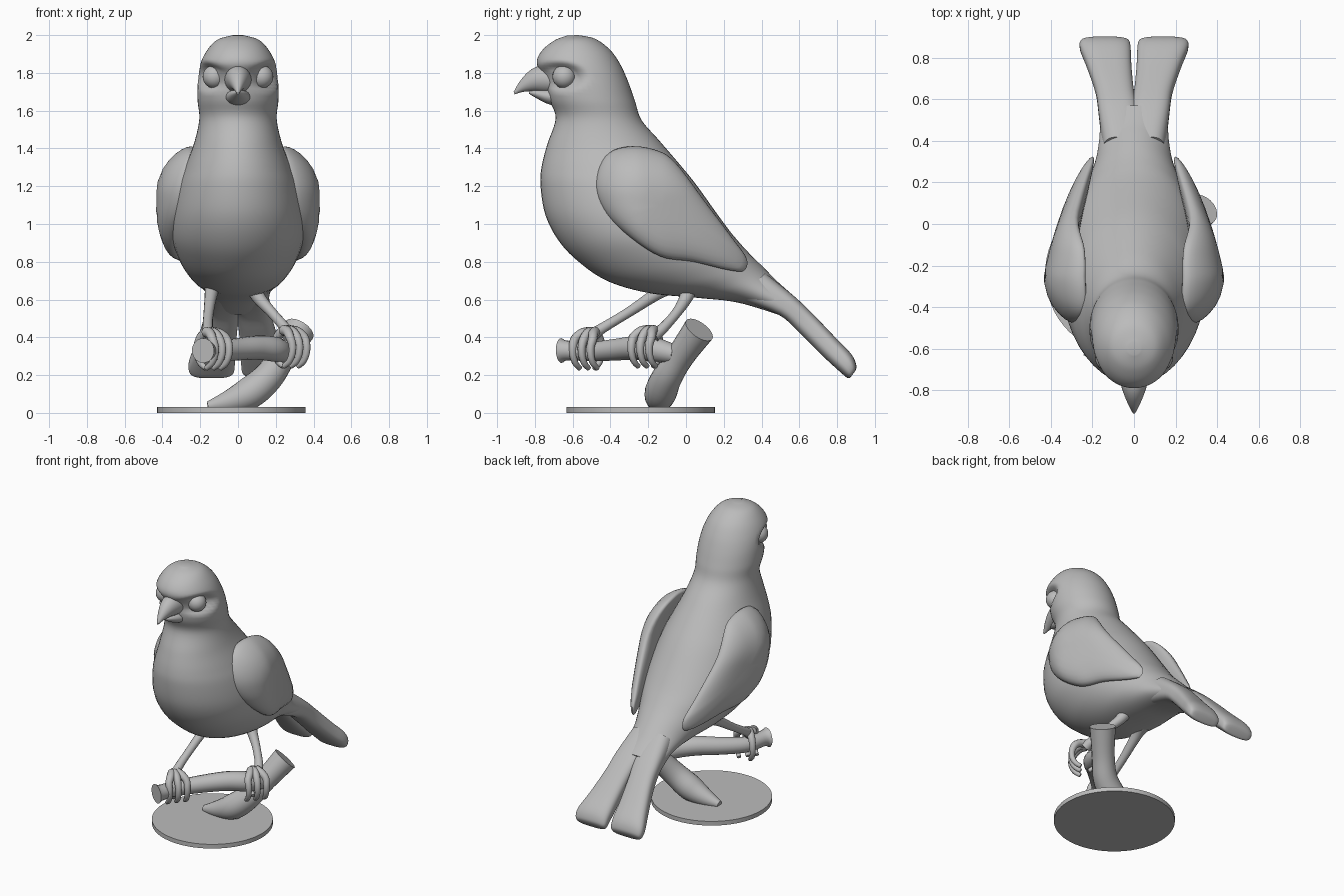
import bpy, bmesh, math
from mathutils import Vector

if "Cube" in bpy.data.objects:
    bpy.data.objects.remove(bpy.data.objects["Cube"])

grey = bpy.data.materials.new("plain grey")
grey.use_nodes = True
grey.diffuse_color = (0.5, 0.5, 0.5, 1)
grey.node_tree.nodes["Principled BSDF"].inputs["Base Color"].default_value = (0.5, 0.5, 0.5, 1)


def finish(obj, name, angle=50):
    obj.name = name
    obj.data.materials.clear()
    obj.data.materials.append(grey)
    bpy.ops.object.select_all(action='DESELECT')
    obj.select_set(True)
    bpy.context.view_layer.objects.active = obj
    bpy.ops.object.shade_smooth_by_angle(angle=math.radians(angle))
    return obj


def flow(rows, steps=5, closed=False):
    """Smooth interpolation through rows of numbers."""
    n, out = len(rows), []
    pick = (lambda i: rows[i % n]) if closed else (lambda i: rows[max(0, min(n - 1, i))])
    for i in range(n if closed else n - 1):
        for k in range(steps):
            t = k / steps
            out.append([b + 0.5 * t * (c - a + t * (2*a - 5*b + 4*c - d + t * (3*(b - c) + d - a)))
                        for a, b, c, d in zip(pick(i - 1), pick(i), pick(i + 1), pick(i + 2))])
    return out if closed else out + [list(rows[-1])]


def skin(name, rings, angle=50):
    """Join rings of points with quads and cap both ends."""
    bm = bmesh.new()
    loops = [[bm.verts.new(p) for p in ring] for ring in rings]
    for a, b in zip(loops, loops[1:]):
        for i in range(len(a)):
            j = (i + 1) % len(a)
            bm.faces.new((a[i], a[j], b[j], b[i]))
    bm.faces.new(loops[0])
    bm.faces.new(loops[-1])
    bmesh.ops.recalc_face_normals(bm, faces=bm.faces)
    mesh = bpy.data.meshes.new(name)
    bm.to_mesh(mesh)
    bm.free()
    obj = bpy.data.objects.new(name, mesh)
    bpy.context.collection.objects.link(obj)
    return finish(obj, name, angle)


def oval(fy, fz, by, bz, w, cx=0, power=1.0, count=48):
    """Ring spanning from a lower/front point to an upper/back point."""
    soft = lambda v: math.copysign(abs(v) ** power, v)
    ring = []
    for i in range(count):
        a = 2 * math.pi * i / count
        u, s = (1 - soft(math.cos(a))) / 2, soft(math.sin(a))
        ring.append(Vector((cx + w * s, fy + (by - fy) * u, fz + (bz - fz) * u)))
    return ring


def tube(name, path, sides=14):
    """Round tube through x, y, z, radius rows."""
    pts = flow(path, 5)
    rings = []
    for i, p in enumerate(pts):
        a, b = pts[max(0, i - 1)], pts[min(len(pts) - 1, i + 1)]
        d = (Vector(b[:3]) - Vector(a[:3])).normalized()
        ref = Vector((0.78, -0.62, 0.1)) if "toe" not in name else Vector((0.62, 0.78, 0))
        u = (ref - d * ref.dot(d)).normalized()
        v = d.cross(u)
        rings.append([Vector(p[:3]) + p[3] * (u * math.cos(t) + v * math.sin(t))
                      for t in (2 * math.pi * k / sides for k in range(sides))])
    return skin(name, rings)


# Head and body: front point, back point, half width
body_rows = [
    (-.63, 1.998, -.57, 2.0, .03), (-.70, 1.97, -.48, 1.98, .11), (-.765, 1.915, -.40, 1.92, .165),
    (-.79, 1.85, -.345, 1.84, .20), (-.75, 1.77, -.305, 1.75, .212), (-.725, 1.66, -.27, 1.65, .214),
    (-.69, 1.56, -.235, 1.55, .205), (-.735, 1.42, -.14, 1.44, .232), (-.765, 1.3, -.02, 1.3, .28),
    (-.77, 1.2, .06, 1.2, .315), (-.745, 1.05, .16, 1.06, .345), (-.68, .92, .23, .965, .35),
    (-.58, .81, .28, .905, .33), (-.42, .70, .33, .85, .29), (-.2, .635, .39, .79, .24),
    (.05, .61, .44, .74, .195), (.27, .585, .49, .69, .17), (.49, .52, .57, .62, .16)]
rings = [oval(*row) for row in flow(body_rows, 6)]
# Hollow beneath the brow, around each eye
for ring in rings:
    for p in ring:
        d = math.hypot((p.y + .68) / .16, (p.z - 1.78) / .085)
        if d < 1:
            p.x *= 1 - .27 * min(1, 2.2 * (1 - d)) ** 1.3
skin("body", rings, 60)

for side, s in (("left", 1), ("right", -1)):
    # Eye
    bpy.ops.mesh.primitive_uv_sphere_add(segments=24, ring_count=14, radius=.062,
                                         location=(s * .125, -.645, 1.78))
    finish(bpy.context.object, side + "_eye")

    # Tail half: lower point, upper point, inner edge, outer edge
    tail_rows = [(.28, .60, .42, .74, -.03, .15), (.49, .52, .57, .62, -.02, .17),
                 (.60, .425, .67, .525, .0, .185), (.72, .305, .79, .40, .012, .225),
                 (.81, .222, .876, .31, .016, .26), (.855, .185, .902, .25, .025, .255),
                 (.872, .19, .895, .22, .06, .22)]
    skin(side + "_tail", [oval(a, b, c, d, (o - i) / 2, s * (o + i) / 2, .7)
                          for a, b, c, d, i, o in flow(tail_rows, 4)], 60)

    # Wing: domed shell over a smooth outline that wraps the flank
    outline = flow([(-.48, 1.22), (-.43, 1.36), (-.31, 1.41), (-.17, 1.395), (-.06, 1.33), (.1, 1.12),
                    (.25, .92), (.32, .82), (.31, .755), (.23, .755), (.04, .80), (-.14, .83),
                    (-.32, .95), (-.44, 1.08)], 5, True)
    cy, cz = -.13, 1.1

    def shell(k, dome):
        ring = []
        for oy, oz in outline:
            y, z = cy + (oy - cy) * k, cz + (oz - cz) * k
            q = y + .25
            x = .35 - (.133 * q + .23 * q * q if q > 0 else 1.3 * q * q)
            x -= 1.5 * max(0, z - 1.15) ** 2
            thick = .085 - .07 * max(0, q)
            ring.append(Vector((s * (x + dome * thick * math.sqrt(1 - k ** 4)), y, z)))
        return ring

    scales = [.05, .25, .45, .62, .76, .87, .94, .98]
    skin(side + "_wing", [shell(k, 1) for k in scales] + [shell(1, 0)]
         + [shell(k, -.7) for k in reversed(scales)], 70)

# Beak: hooked upper half over a shorter lower half
skin("upper_beak", [oval(*row, count=24) for row in flow([
    (-.68, 1.69, -.69, 1.83, .075), (-.75, 1.695, -.77, 1.838, .066), (-.80, 1.703, -.83, 1.81, .05),
    (-.86, 1.70, -.88, 1.755, .027), (-.908, 1.686, -.912, 1.70, .006)], 4)])
skin("lower_beak", [oval(*row, count=24) for row in flow([
    (-.66, 1.62, -.66, 1.72, .075), (-.73, 1.635, -.74, 1.715, .06),
    (-.79, 1.665, -.79, 1.712, .038), (-.832, 1.69, -.832, 1.704, .01)], 4)])

# Legs
tube("right_leg", [(-.13, -.06, .68, .05), (-.14, -.14, .64, .036), (-.155, -.3, .535, .027),
                   (-.16, -.44, .45, .028), (-.15, -.5, .41, .036)])
tube("left_leg", [(.08, .02, .68, .05), (.11, 0, .61, .036), (.18, -.05, .53, .027),
                  (.25, -.12, .45, .028), (.27, -.17, .41, .036)])

# Toes curl over the perch, three in front and one behind
along, out = Vector((.62, .78, 0)), Vector((.78, -.62, 0))
for side, grip in (("right", Vector((-.15, -.5, .33))), ("left", Vector((.26, -.19, .34)))):
    for n, (shift, way) in enumerate(((-.06, 1), (0, 1), (.06, 1), (0, -1))):
        path = []
        for k in range(7):
            a = math.radians(95 - 28 * k)
            spread = along * shift * min(1, .3 + k * .35)
            p = grip + spread + out * way * math.cos(a) * .085 + Vector((0, 0, math.sin(a) * .098))
            path.append((*p, .029 - .0025 * k))
        tube(f"{side}_toe_{n + 1}", path, 10)

# Perch branch, trunk and round stand
tube("perch", [(-.185, -.66, .33, .066), (-.17, -.625, .33, .052), (-.13, -.5, .325, .052),
               (-.02, -.37, .335, .058), (.1, -.26, .345, .064), (.2, -.17, .335, .066),
               (.25, -.06, .31, .05)], 16)
tube("trunk", [(-.16, -.15, .035, .025), (-.05, -.145, .06, .06), (.06, -.135, .105, .085),
               (.16, -.1, .19, .08), (.235, -.03, .3, .074), (.325, .07, .44, .085)], 20)
bpy.ops.mesh.primitive_cylinder_add(vertices=64, radius=.393, depth=.03, location=(-.035, -.24, .015))
finish(bpy.context.object, "stand", 30)
